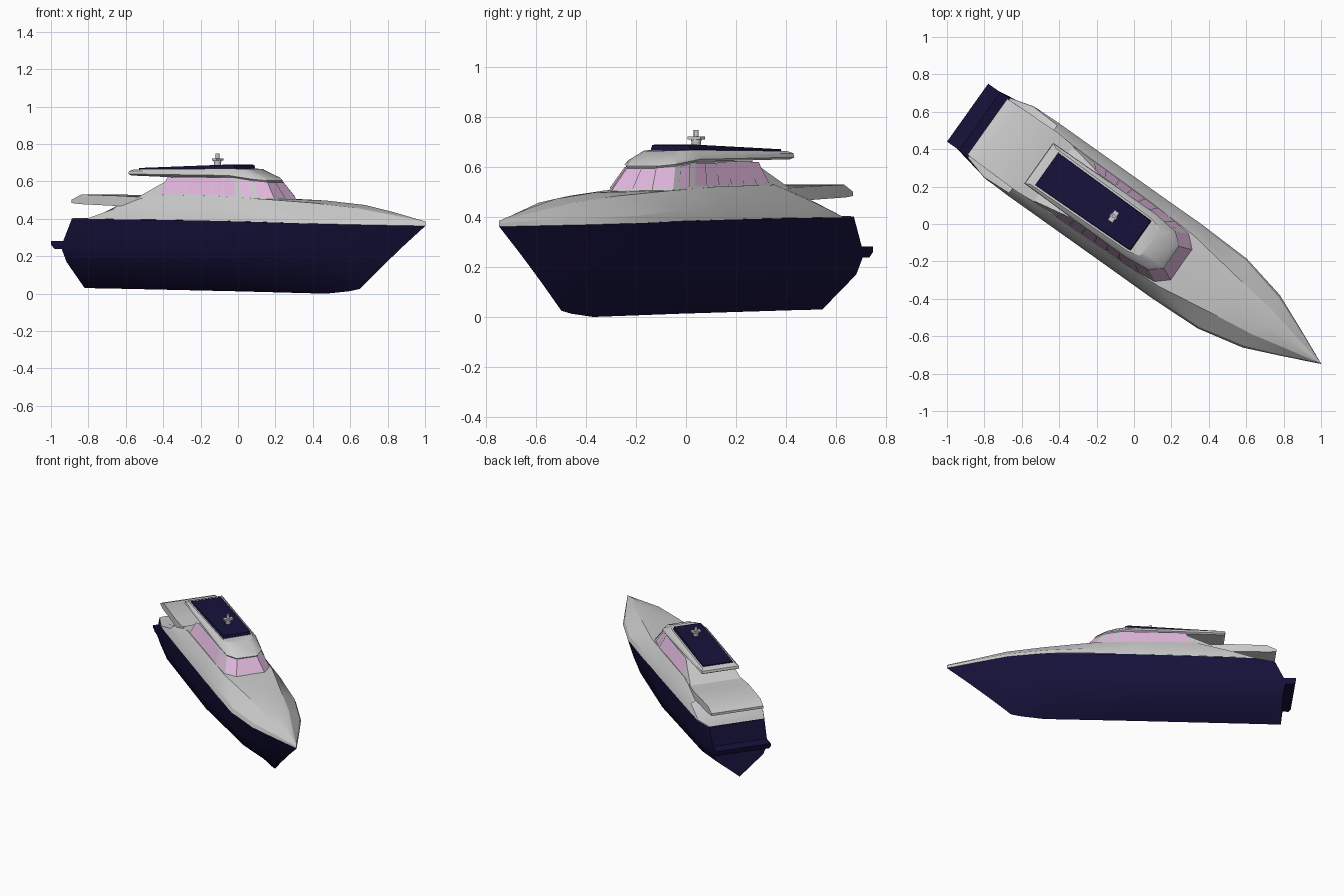
import bpy, bmesh, math
from mathutils import Vector, Matrix

if "Cube" in bpy.data.objects:
    bpy.data.objects.remove(bpy.data.objects["Cube"])

# The boat is designed along its own axis (u forward, v sideways), then turned in plan
ANG = math.radians(-35.4)
PLACE = Matrix.Rotation(ANG, 4, 'Z') @ Matrix.Translation((0, -0.03, 0))


def material(name, col):
    m = bpy.data.materials.new(name)
    m.diffuse_color = col
    m.use_nodes = True
    m.node_tree.nodes["Principled BSDF"].inputs["Base Color"].default_value = m.diffuse_color
    return m


NAVY = material("navy", (0.008, 0.006, 0.045, 1))
PINK = material("pink_glass", (0.78, 0.48, 0.75, 1))


def finish(name, bm, mat=None, smooth=25):
    bmesh.ops.remove_doubles(bm, verts=bm.verts, dist=0.0005)
    bmesh.ops.dissolve_degenerate(bm, edges=bm.edges, dist=0.0003)
    bmesh.ops.recalc_face_normals(bm, faces=bm.faces)
    bm.transform(PLACE)
    me = bpy.data.meshes.new(name)
    bm.to_mesh(me)
    bm.free()
    ob = bpy.data.objects.new(name, me)
    bpy.context.collection.objects.link(ob)
    if mat:
        me.materials.append(mat)
    bpy.ops.object.select_all(action='DESELECT')
    ob.select_set(True)
    bpy.context.view_layer.objects.active = ob
    bpy.ops.object.shade_smooth_by_angle(angle=math.radians(smooth))
    return ob


def loft(name, halves, mat=None, caps=(True, True), closed=True, smooth=25):
    """Mirror each half section across the centre line and bridge them."""
    bm = bmesh.new()
    rings = []
    for h in halves:
        pts = list(h) + [(u, -v, z) for u, v, z in reversed(h)]
        rings.append([bm.verts.new(p) for p in pts])
    n = len(rings[0])
    for a, b in zip(rings, rings[1:]):
        for i in range(n if closed else n - 1):
            j = (i + 1) % n
            bm.faces.new((a[i], a[j], b[j], b[i]))
    for use, ring in zip(caps, (rings[0], rings[-1])):
        if use:
            bm.faces.new(ring)
    return finish(name, bm, mat, smooth)


def box(name, u0, u1, w, z0, z1, mat=None):
    return loft(name, [[(u, w, z1), (u, w, z0)] for u in (u0, u1)], mat)


# Hull: sheer, topside, chine and keel points per station
loft("hull", [
    [(-.93, .195, .40), (-1.005, .19, .25), (-.985, .167, .17), (-.985, 0, .03)],
    [(-.78, .234, .399), (-.78, .222, .25), (-.78, .195, .16), (-.78, 0, .027)],
    [(0, .237, .39), (0, .225, .25), (0, .198, .14), (0, 0, .013)],
    [(.6, .228, .376), (.6, .19, .25), (.6, .14, .12), (.6, 0, 0)],
    [(.856, .172, .37), (.84, .118, .23), (.82, .07, .12), (.75, 0, .013)],
    [(1.25, 0, .362), (1.1, 0, .25), (.955, 0, .136), (.82, 0, .025)],
], NAVY, caps=(True, False), smooth=48)

# Swim platform at the stern
loft("swim_platform", [
    [(-1.07, .19, .282), (-1.07, .19, .262), (-1.05, .185, .238)],
    [(-.94, .19, .282), (-.94, .19, .262), (-.94, .185, .238)],
], NAVY)

# Deck body: gunwale, bulwark edge, shoulder and centre heights
stations = [
    (-.93, .196, .400, .195, .403, .17, .404, .404),
    (-.80, .232, .399, .23, .403, .18, .404, .404),
    (-.64, .237, .398, .222, .452, .185, .47, .47),
    (-.40, .237, .396, .219, .455, .182, .53, .53),
    (0, .237, .39, .222, .445, .178, .522, .522),
    (.30, .238, .384, .225, .43, .165, .506, .508),
    (.60, .228, .376, .218, .405, .12, .485, .498),
    (.856, .172, .37, .16, .398, .085, .458, .474),
    (1.05, .089, .366, .082, .390, .042, .422, .434),
    (1.25, 0, .362, 0, .375, 0, .384, .386)]
loft("deck_body", [[(u, w, z), (u, w1, z1), (u, w2, z2), (u, 0, zc)]
                   for u, w, z, w1, z1, w2, z2, zc in stations],
     caps=(False, False), closed=False)

# Overhanging aft upper deck
loft("aft_upper_deck", [
    [(-.94, .183, .502), (-.94, .183, .485)],
    [(-.875, .186, .53), (-.885, .186, .479)],
    [(-.62, .192, .523), (-.62, .19, .468)],
    [(-.46, .18, .515), (-.46, .18, .47)]])

# Cabin: plan outlines at the foot and head of the windows
foot = [(-.53, .183, .505), (-.37, .180, .525), (.14, .172, .512), (.27, .158, .505), (.335, .1, .502)]
head = [(-.30, .14, .625), (-.27, .14, .625), (.09, .135, .62), (.20, .12, .605), (.262, .07, .598)]
loft("cabin", [foot, head])


# Window panes lie just proud of the cabin walls
def panes(bm, a, b, count, gap, t0=.1, t1=.95):
    fa, ha, fb, hb = a[0], a[1], b[0], b[1]
    out = (fb - fa).cross(ha - fa).normalized()
    if out.dot(Vector((fa.x + fb.x - .2, (fa.y + fb.y) * 2, 0))) < 0:
        out = -out
    for i in range(count):
        s0, s1 = (i + gap) / count, (i + 1 - gap) / count
        quad = []
        for s, t in ((s0, t0), (s1, t0), (s1, t1), (s0, t1)):
            p = fa.lerp(fb, s).lerp(ha.lerp(hb, s), t)
            quad.append(p + out * .004)
        bm.faces.new([bm.verts.new(q) for q in quad])


bm = bmesh.new()
for s in (1, -1):
    col = [(Vector((f[0], f[1] * s, f[2])), Vector((h[0], h[1] * s, h[2]))) for f, h in zip(foot, head)]
    aft = (col[1][0], col[1][1] + Vector((-.07, 0, 0)))
    panes(bm, aft, col[2], 6, .03)
    panes(bm, col[2], col[3], 1, .25)
    panes(bm, col[3], col[4], 1, .03)
    mid = tuple(Vector((p.x, 0, p.z)) for p in col[4])
    panes(bm, col[4], mid, 1, .02)
finish("windows", bm, PINK)

# Roof with rounded rim and sloping visor
loft("roof", [
    [(-.592, .122, .632), (.06, .13, .622), (.20, .12, .603), (.262, .07, .596)],
    [(-.604, .133, .640), (.06, .142, .632), (.205, .126, .612), (.266, .073, .604)],
    [(-.600, .131, .656), (.06, .136, .648), (.19, .118, .628), (.245, .07, .622)],
    [(-.575, .118, .665), (.06, .108, .669), (.12, .092, .666), (.135, .06, .666)]])

# Navy sunroof panel: a wedge rising forward
loft("roof_panel", [
    [(-.552, .105, .672), (-.552, .107, .66)],
    [(.04, .095, .691), (.04, .099, .66)],
    [(.063, .092, .688), (.068, .098, .66)]], NAVY)


# Radar mast
def post(name, r0, r1, z0, z1):
    bm = bmesh.new()
    bmesh.ops.create_cone(bm, cap_ends=True, segments=12, radius1=r0, radius2=r1, depth=z1 - z0,
                          matrix=Matrix.Translation((-.113, 0, (z0 + z1) / 2)))
    finish(name, bm, smooth=40)


post("mast_base", .017, .021, .68, .712)
box("radar_bar", -.128, -.098, .032, .712, .724)
post("mast_tip", .01, .01, .724, .75)
